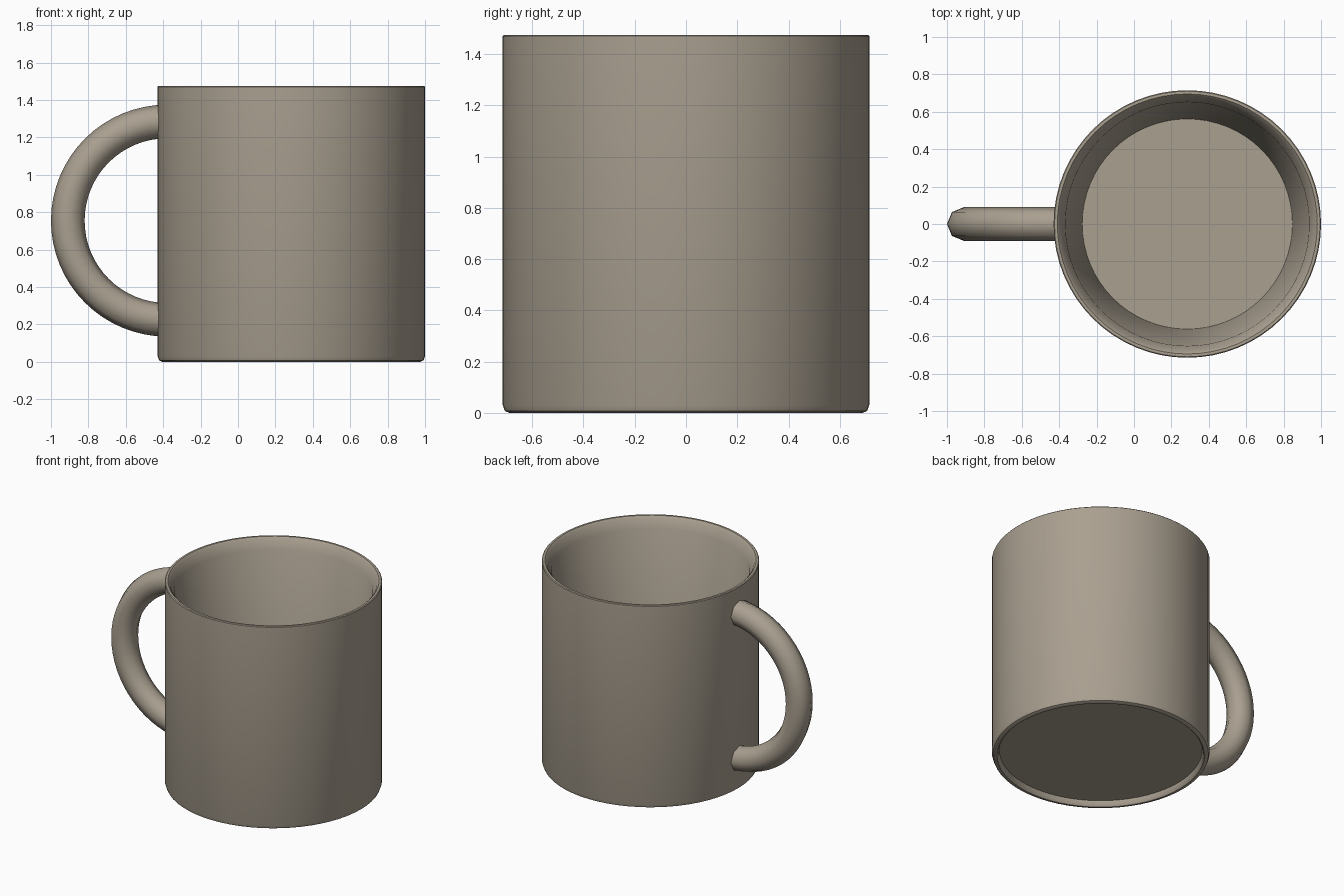
import bpy, math
from mathutils import Vector

cube = bpy.data.objects.get("Cube")
if cube:
    bpy.data.objects.remove(cube, do_unlink=True)

clay = bpy.data.materials.new("warm grey glaze")
clay.use_nodes = True
COLOUR = (0.40, 0.35, 0.28, 1)
clay.diffuse_color = COLOUR
clay.node_tree.nodes["Principled BSDF"].inputs["Base Color"].default_value = COLOUR

CUP_X = 0.285


def make_object(name, verts, faces):
    mesh = bpy.data.meshes.new(name)
    mesh.from_pydata(verts, [], faces)
    mesh.materials.append(clay)
    obj = bpy.data.objects.new(name, mesh)
    bpy.context.collection.objects.link(obj)
    bpy.ops.object.select_all(action="DESELECT")
    obj.select_set(True)
    bpy.context.view_layer.objects.active = obj
    bpy.ops.object.shade_smooth_by_angle(angle=math.radians(40))
    return obj


def bridge(rings, sides):
    """Quads joining successive rings of equal size."""
    return [(r * sides + i, r * sides + (i + 1) % sides,
             (r + 1) * sides + (i + 1) % sides, (r + 1) * sides + i)
            for r in range(rings - 1) for i in range(sides)]


# Cup: one revolved profile from the recessed underside, over the rim, to the inner floor
sides = 64
profile = [(0.665, 0.04), (0.672, 0.008), (0.68, 0), (0.69, 0), (0.707, 0.008),
           (0.715, 0.03), (0.715, 1.47), (0.71, 1.475), (0.695, 1.475),
           (0.682, 1.462), (0.67, 1.43), (0.652, 1.40), (0.562, 0.10)]
verts = [(CUP_X + r * math.cos(math.tau * i / sides), r * math.sin(math.tau * i / sides), z)
         for r, z in profile for i in range(sides)]
faces = bridge(len(profile), sides)
last = (len(profile) - 1) * sides
faces.append(tuple(reversed(range(sides))))
faces.append(tuple(range(last, last + sides)))
make_object("cup", verts, faces)

# Handle: half ring with an eight-sided section, ends buried in the cup wall
steps, section = 32, 8
centre = Vector((-0.38, 0, 0.755))
verts = []
for s in range(steps + 1):
    a = math.pi * (0.5 + s / steps)
    out = Vector((math.cos(a), 0, math.sin(a)))
    for k in range(section):
        b = math.tau * k / section
        verts.append(centre + out * (0.53 + 0.09 * math.cos(b)) + Vector((0, 0.09 * math.sin(b), 0)))
faces = [tuple(reversed(f)) for f in bridge(steps + 1, section)]
faces.append(tuple(range(section)))
faces.append(tuple(reversed(range(steps * section, (steps + 1) * section))))
handle = make_object("handle", verts, faces)
# Smooth the whole tube, leaving only the hidden end caps flat
for poly in handle.data.polygons:
    poly.use_smooth = len(poly.vertices) == 4
for name in ("sharp_edge",):
    attribute = handle.data.attributes.get(name)
    if attribute:
        handle.data.attributes.remove(attribute)
